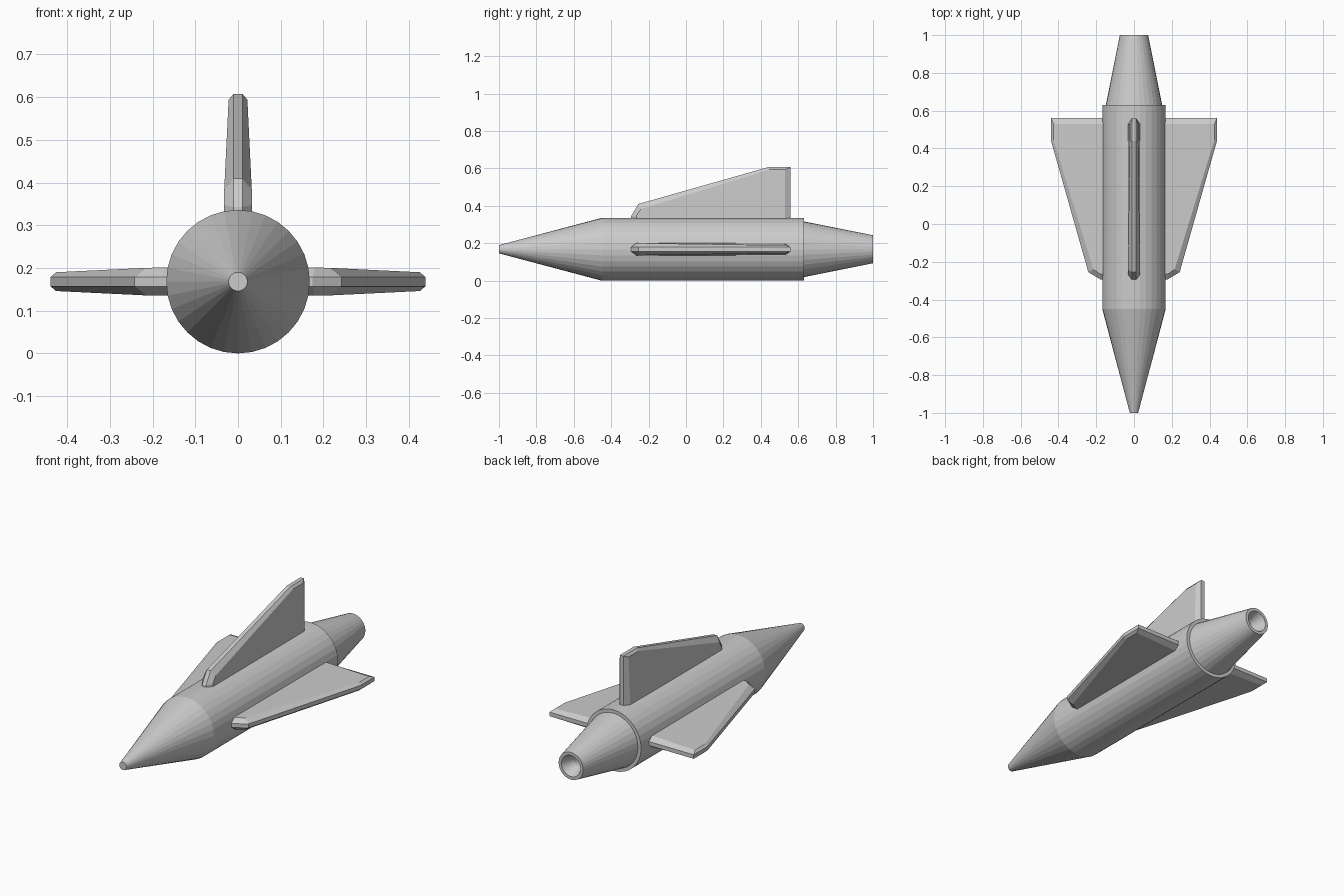
import bpy, bmesh
from math import sin, cos, pi
from mathutils import Matrix, Vector

if "Cube" in bpy.data.objects:
    bpy.data.objects.remove(bpy.data.objects["Cube"])

AXIS_Z = 0.168
SIDES = 32


def finish(name, bm):
    bmesh.ops.recalc_face_normals(bm, faces=bm.faces[:])
    mesh = bpy.data.meshes.new(name)
    bm.to_mesh(mesh)
    bm.free()
    obj = bpy.data.objects.new(name, mesh)
    obj.location.z = AXIS_Z
    bpy.context.collection.objects.link(obj)
    return obj


def skin(bm, rings):
    """Bridge successive vertex loops and cap both ends."""
    loops = [[bm.verts.new(p) for p in ring] for ring in rings]
    for a, b in zip(loops, loops[1:]):
        n = len(a)
        for i in range(n):
            j = (i + 1) % n
            bm.faces.new((a[i], a[j], b[j], b[i]))
    bm.faces.new(loops[0])
    bm.faces.new(loops[-1])


def lathe(name, profile):
    """Turn (y, radius) points around the long axis."""
    bm = bmesh.new()
    skin(bm, [[(r * cos(2 * pi * i / SIDES), y, r * sin(2 * pi * i / SIDES))
               for i in range(SIDES)] for y, r in profile])
    return finish(name, bm)


def fin(name, angle):
    """Upright tapered plate with chamfered edges, rolled about the long axis."""
    edge = [(-0.295, 0.12), (-0.295, 0.175), (-0.255, 0.242),
            (0.44, 0.439), (0.56, 0.439), (0.56, 0.12)]
    face = [(-0.265, 0.12), (-0.265, 0.18), (-0.24, 0.215),
            (0.445, 0.426), (0.53, 0.426), (0.53, 0.12)]

    def half(r):
        return 0.033 - 0.011 * max(0, r - 0.2) / 0.226

    bm = bmesh.new()
    skin(bm, [[(-half(r), y, r) for y, r in face],
              [(-0.011, y, r) for y, r in edge],
              [(0.011, y, r) for y, r in edge],
              [(half(r), y, r) for y, r in face]])
    bm.transform(Matrix.Rotation(angle, 4, 'Y'))
    return finish(name, bm)


# Fuselage with blunt nose cone
lathe("fuselage", [(-1.0, 0.022), (-0.45, AXIS_Z), (0.63, AXIS_Z)])

# Tapered exhaust with a stepped hollow
lathe("exhaust_nozzle", [(0.62, 0.15), (0.63, 0.149), (1.0, 0.075),
                         (1.0, 0.058), (0.93, 0.03), (0.86, 0.03)])

# Tail fin and the two wings
fin("tail_fin", 0)
fin("right_wing", pi / 2)
fin("left_wing", -pi / 2)
